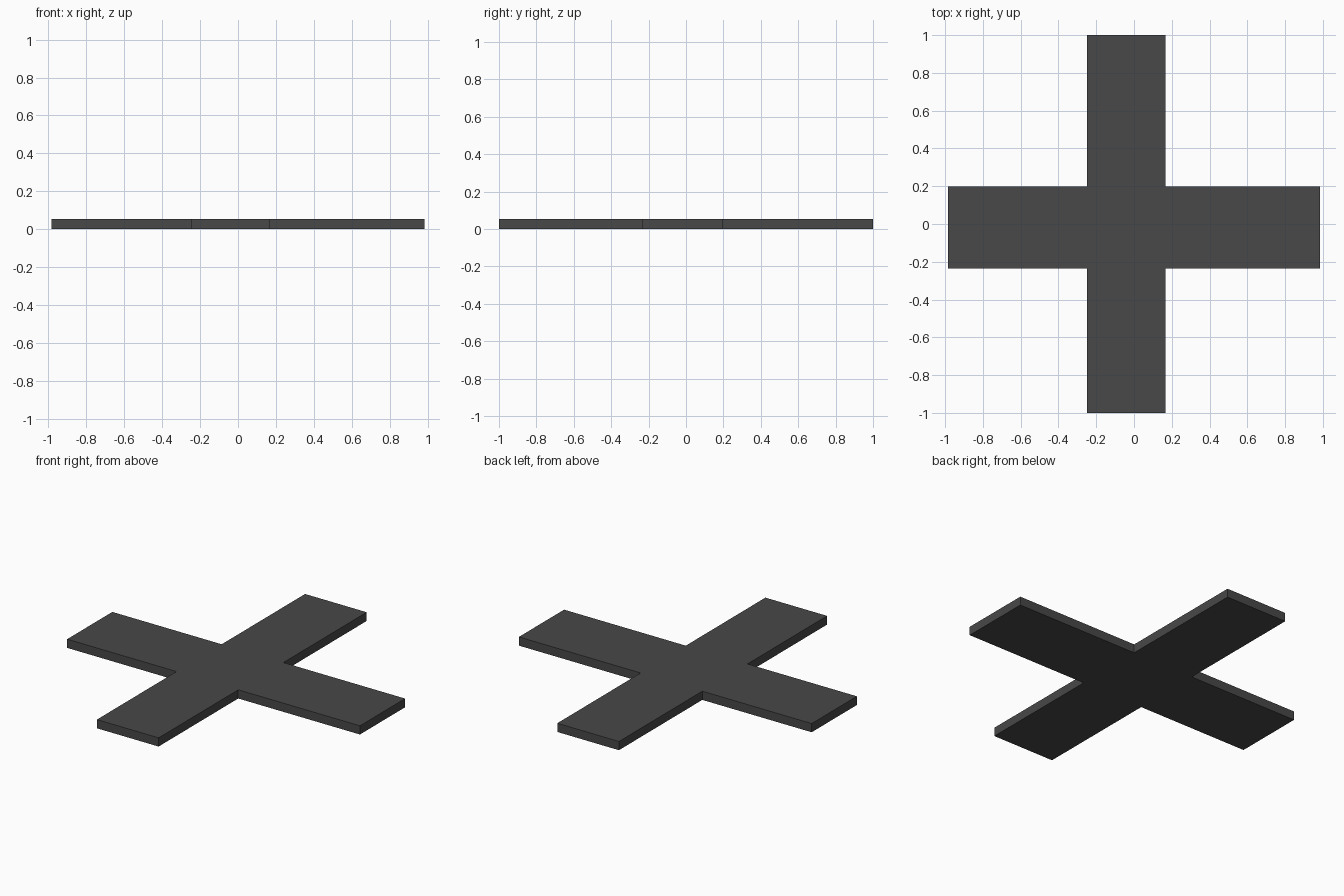
import bpy, bmesh

if "Cube" in bpy.data.objects:
    bpy.data.objects.remove(bpy.data.objects["Cube"])

# Plan dimensions of the cross-shaped slab
X_END, Y_END, HEIGHT = 0.985, 1.0, 0.053
X0, X1 = -0.249, 0.166   # arm running front to back
Y0, Y1 = -0.235, 0.199   # arm running left to right

outline = [
    (X0, -Y_END), (X1, -Y_END), (X1, Y0), (X_END, Y0),
    (X_END, Y1), (X1, Y1), (X1, Y_END), (X0, Y_END),
    (X0, Y1), (-X_END, Y1), (-X_END, Y0), (X0, Y0),
]

# Cross slab: outline extruded upwards
bm = bmesh.new()
base = bm.faces.new([bm.verts.new((x, y, 0)) for x, y in outline])
top = bmesh.ops.extrude_face_region(bm, geom=[base], use_keep_orig=True)
bmesh.ops.translate(bm, vec=(0, 0, HEIGHT),
                    verts=[v for v in top["geom"] if isinstance(v, bmesh.types.BMVert)])
bmesh.ops.recalc_face_normals(bm, faces=bm.faces)
mesh = bpy.data.meshes.new("cross_slab")
bm.to_mesh(mesh)
bm.free()
slab = bpy.data.objects.new("cross_slab", mesh)
bpy.context.collection.objects.link(slab)

# Dark grey finish
mat = bpy.data.materials.new("dark_grey")
mat.diffuse_color = (0.065, 0.065, 0.065, 1)
mat.use_nodes = True
mat.node_tree.nodes["Principled BSDF"].inputs["Base Color"].default_value = mat.diffuse_color
mesh.materials.append(mat)
